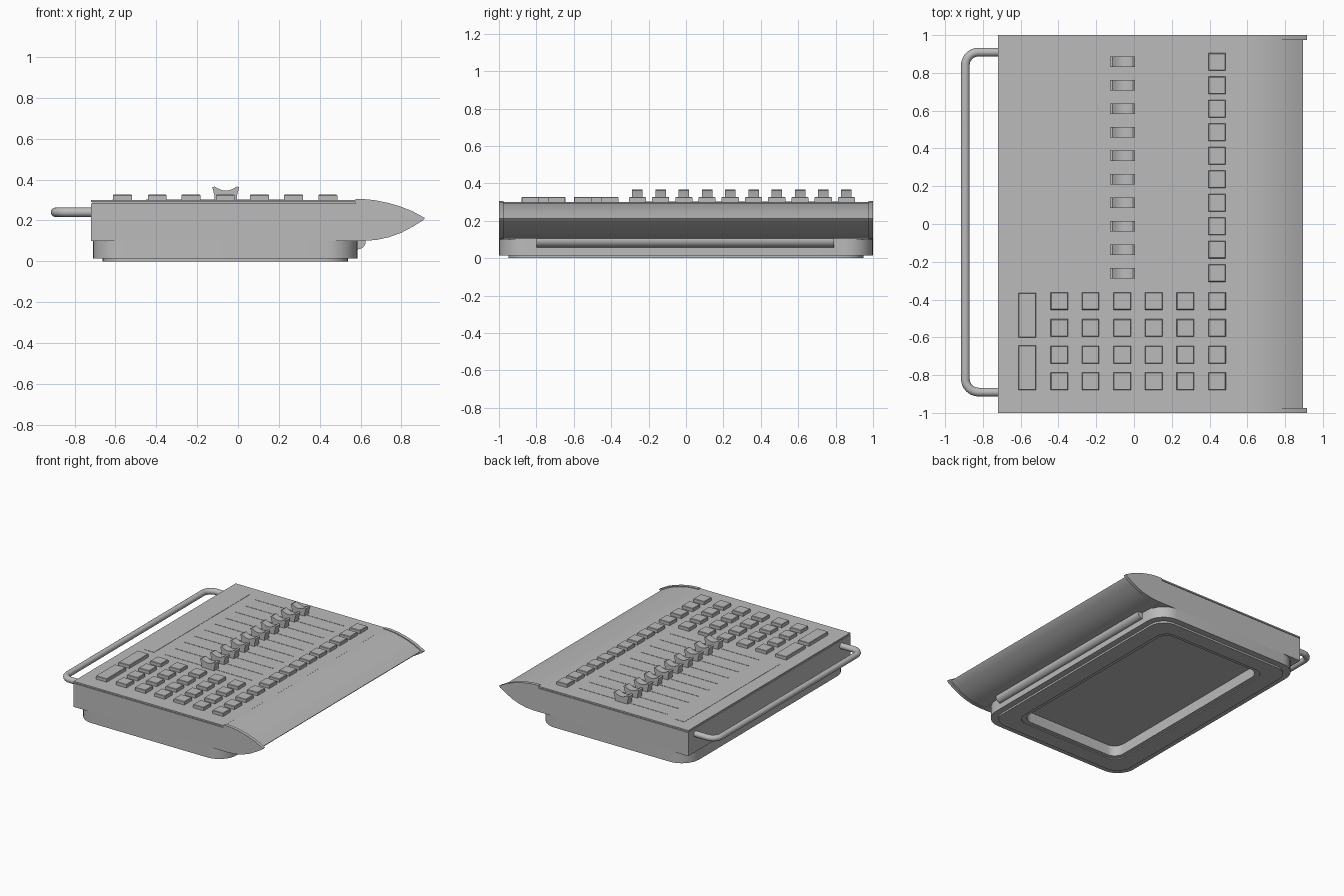
import bpy, bmesh, math
from mathutils import Vector

if "Cube" in bpy.data.objects:
    bpy.data.objects.remove(bpy.data.objects["Cube"])

grey = bpy.data.materials.new("mid grey")
grey.diffuse_color = (0.5, 0.5, 0.5, 1)
grey.use_nodes = True
grey.node_tree.nodes["Principled BSDF"].inputs["Base Color"].default_value = grey.diffuse_color


def finish(name, bm, smooth=True):
    bmesh.ops.recalc_face_normals(bm, faces=bm.faces)
    me = bpy.data.meshes.new(name)
    bm.to_mesh(me)
    bm.free()
    me.materials.append(grey)
    ob = bpy.data.objects.new(name, me)
    bpy.context.collection.objects.link(ob)
    if smooth:
        bpy.ops.object.select_all(action='DESELECT')
        bpy.context.view_layer.objects.active = ob
        ob.select_set(True)
        bpy.ops.object.shade_smooth_by_angle(angle=math.radians(30))
    return ob


def box(name, x0, x1, y0, y1, z0, z1, bevel=0):
    bm = bmesh.new()
    bmesh.ops.create_cube(bm, size=1)
    for v in bm.verts:
        v.co = Vector(((x0 + x1) / 2 + v.co.x * (x1 - x0),
                       (y0 + y1) / 2 + v.co.y * (y1 - y0),
                       (z0 + z1) / 2 + v.co.z * (z1 - z0)))
    if bevel:
        top = [e for e in bm.edges if all(v.co.z > z1 - 1e-4 for v in e.verts)]
        bmesh.ops.bevel(bm, geom=top, offset=bevel, segments=1, affect='EDGES')
    return finish(name, bm, False)


def extrude_y(name, profile, y0, y1):
    """Extrude an x-z profile along y."""
    bm = bmesh.new()
    a = [bm.verts.new((x, y0, z)) for x, z in profile]
    b = [bm.verts.new((x, y1, z)) for x, z in profile]
    n = len(a)
    bm.faces.new(a)
    bm.faces.new(b)
    for i in range(n):
        j = (i + 1) % n
        bm.faces.new((a[i], a[j], b[j], b[i]))
    return finish(name, bm)


def rounded_stack(name, cx, rings, seg=8):
    """Bridge rounded rectangles given as (half x, half y, radius, z)."""
    bm = bmesh.new()
    loops = []
    for hx, hy, r, z in rings:
        loop = []
        for q, (sx, sy) in enumerate(((1, 1), (-1, 1), (-1, -1), (1, -1))):
            for k in range(seg + 1):
                t = math.pi / 2 * (q + k / seg)
                loop.append(bm.verts.new((cx + sx * (hx - r) + r * math.cos(t),
                                          sy * (hy - r) + r * math.sin(t), z)))
        loops.append(loop)
    for a, b in zip(loops, loops[1:]):
        for i in range(len(a)):
            j = (i + 1) % len(a)
            bm.faces.new((a[i], a[j], b[j], b[i]))
    bm.faces.new(loops[0])
    bm.faces.new(loops[-1])
    return finish(name, bm)


# Main housing with a shadow gap below the top plate
box("housing", -0.72, 0.58, -1, 1, 0.10, 0.284)
box("shadow_gap", -0.712, 0.58, -0.992, 0.992, 0.28, 0.292)
box("top_plate", -0.72, 0.58, -1, 1, 0.289, 0.30)

# Pointed nose between two end caps
nose = [(0.575, 0.305), (0.62, 0.304), (0.67, 0.299), (0.73, 0.287), (0.79, 0.270),
        (0.85, 0.247), (0.915, 0.212), (0.905, 0.200), (0.86, 0.172), (0.80, 0.140),
        (0.74, 0.118), (0.68, 0.105), (0.62, 0.10), (0.575, 0.10)]
inner = [(0.575 + (x - 0.575) * 0.94, 0.2 + (z - 0.2) * 0.95) for x, z in nose]
extrude_y("nose", inner, -0.98, 0.98)
for side in (-1, 1):
    extrude_y("nose_end_cap", nose, side * 0.975, side * 1.0)

# Base with foot rim and a deep pocket underneath
rounded_stack("base", -0.0625, [
    (0.6475, 1.0, 0.15, 0.105), (0.6475, 1.0, 0.15, 0.014),
    (0.60, 0.95, 0.12, 0.014), (0.60, 0.95, 0.12, 0.0),
    (0.47, 0.83, 0.09, 0.0), (0.47, 0.83, 0.09, 0.008),
    (0.44, 0.80, 0.08, 0.008), (0.44, 0.80, 0.08, 0.09)])

# Hinge bar under the nose
bar = [(0.585 + 0.04 * math.cos(t * math.pi / 10), 0.098 + 0.04 * math.sin(t * math.pi / 10))
       for t in range(20)]
extrude_y("hinge_bar", bar, -0.80, 0.79)

# Carrying handle: swept tube with rounded corners
path = [(-0.70, 0.91)]
for cy, start in ((0.84, 90), (-0.82, 180)):
    for k in range(9):
        t = math.radians(start + 90 * k / 8)
        path.append((-0.823 + 0.07 * math.cos(t), cy + 0.07 * math.sin(t)))
path.append((-0.70, -0.89))
bm = bmesh.new()
prev = None
for i, p in enumerate(path):
    a, b = path[max(i - 1, 0)], path[min(i + 1, len(path) - 1)]
    d = Vector((b[0] - a[0], b[1] - a[1], 0)).normalized()
    side = Vector((-d.y, d.x, 0))
    ring = []
    for k in range(16):
        t = math.tau * k / 16
        ring.append(bm.verts.new(Vector((p[0], p[1], 0.24)) + side * 0.023 * math.cos(t)
                                 + Vector((0, 0, 0.023 * math.sin(t)))))
    if prev:
        for k in range(16):
            j = (k + 1) % 16
            bm.faces.new((prev[k], prev[j], ring[j], ring[k]))
    else:
        bm.faces.new(ring)
    prev = ring
bm.faces.new(prev)
finish("handle", bm)

# Fader rows: slot, concave knob and a button at the end
knob = [(-0.115, 0.30), (-0.005, 0.30), (-0.005, 0.322), (0.006, 0.362)]
knob += [(-0.06 + 0.054 * u / 4, 0.346 + 0.02 * (u / 4) ** 2) for u in range(4, -5, -1)]
knob += [(-0.126, 0.362), (-0.115, 0.322)]
for i in range(10):
    y = 0.858 - 0.1242 * i
    box("fader_slot", -0.45, 0.315, y - 0.006, y + 0.006, 0.299, 0.302)
    extrude_y("fader_knob", knob, y - 0.028, y + 0.028)
    box("row_button", 0.395, 0.485, y - 0.046, y + 0.046, 0.299, 0.326, 0.003)

# Button pad
for x in (-0.395, -0.23, -0.062, 0.105, 0.272, 0.44):
    for y in (-0.408, -0.55, -0.692, -0.832):
        box("pad_button", x - 0.046, x + 0.046, y - 0.046, y + 0.046, 0.299, 0.326, 0.003)
for y in (-0.482, -0.762):
    box("tall_button", -0.612, -0.518, y - 0.118, y + 0.118, 0.299, 0.326, 0.003)

# Flush label strip beside the faders
box("label_strip", -0.615, -0.53, -0.28, 0.90, 0.299, 0.302)
